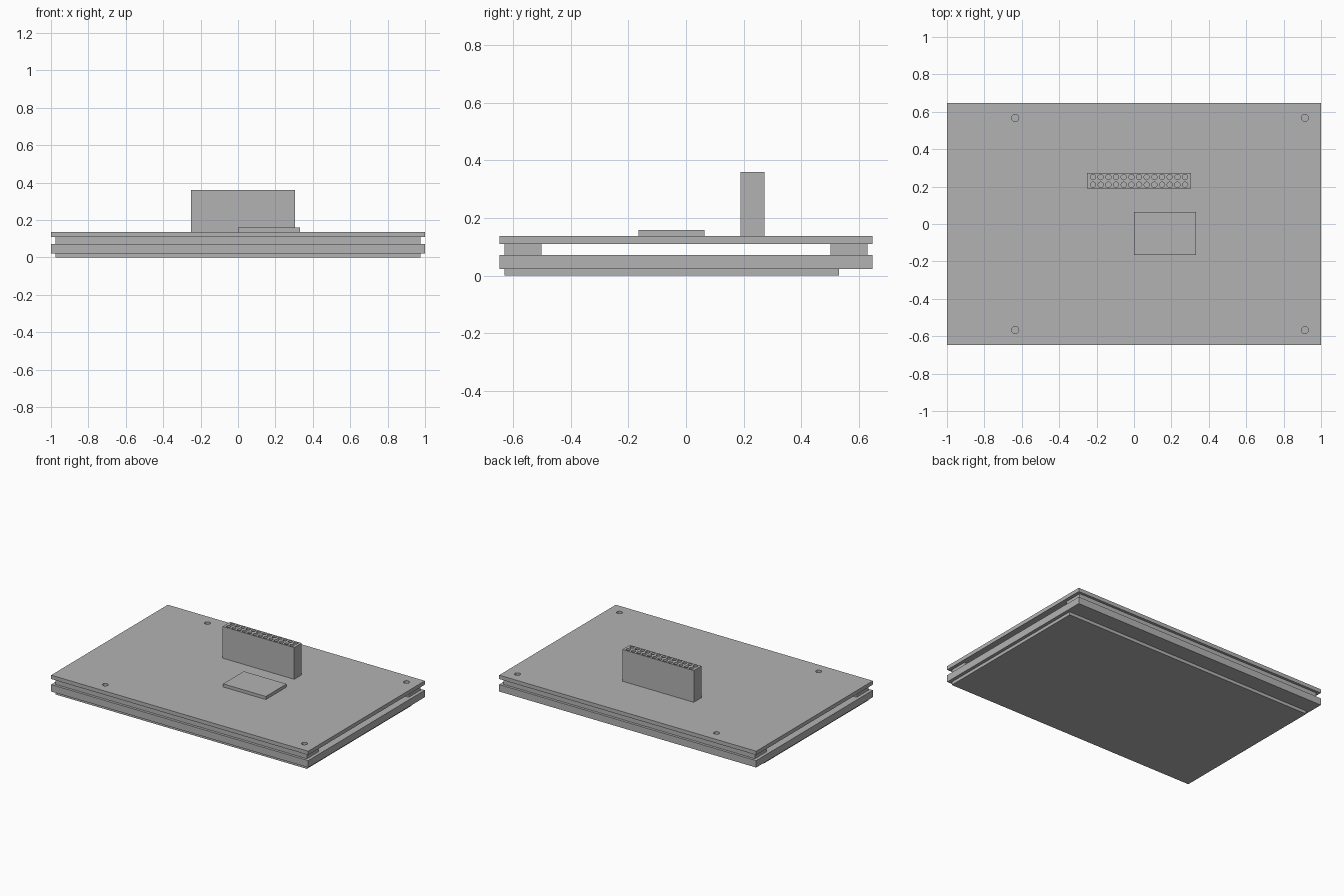
import bpy
import bmesh
from mathutils import Matrix, Vector

if "Cube" in bpy.data.objects:
    bpy.data.objects.remove(bpy.data.objects["Cube"], do_unlink=True)

GREY = (0.45, 0.45, 0.45, 1.0)
grey = bpy.data.materials.new("plain grey")
grey.use_nodes = True
grey.diffuse_color = GREY
grey.node_tree.nodes["Principled BSDF"].inputs["Base Color"].default_value = GREY


def add_object(name, bm):
    mesh = bpy.data.meshes.new(name)
    bm.to_mesh(mesh)
    bm.free()
    mesh.materials.append(grey)
    obj = bpy.data.objects.new(name, mesh)
    bpy.context.scene.collection.objects.link(obj)
    return obj


def box(name, x, y, z):
    """Block spanning the given (low, high) ranges."""
    spans = (x, y, z)
    centre = Vector([(a + b) / 2 for a, b in spans])
    size = Vector([b - a for a, b in spans])
    bm = bmesh.new()
    bmesh.ops.create_cube(bm, size=1, matrix=Matrix.Translation(centre) @ Matrix.Diagonal(size.to_4d()))
    return add_object(name, bm)


def drill(obj, points, radius, z, sides):
    """Cut a round hole at every (x, y) point over the given z range."""
    bm = bmesh.new()
    for px, py in points:
        bmesh.ops.create_cone(bm, cap_ends=True, segments=sides, radius1=radius, radius2=radius,
                              depth=z[1] - z[0],
                              matrix=Matrix.Translation((px, py, (z[0] + z[1]) / 2)))
    cutter = add_object("hole_cutter", bm)
    cutter.hide_render = True
    mod = obj.modifiers.new("holes", 'BOOLEAN')
    mod.operation = 'DIFFERENCE'
    mod.solver = 'EXACT'
    mod.object = cutter
    bpy.context.view_layer.objects.active = obj
    bpy.ops.object.modifier_apply(modifier=mod.name)
    bpy.data.objects.remove(cutter, do_unlink=True)


# Stacked layers, from the bottom up
FULL_X, INNER_X, FULL_Y = (-1, 1), (-0.977, 0.977), (-0.648, 0.648)
box("bottom_plate", INNER_X, (-0.63, 0.531), (0, 0.022))
box("panel_slab", FULL_X, FULL_Y, (0.022, 0.071))
box("front_spacer", INNER_X, (-0.63, -0.502), (0.071, 0.11))
box("back_spacer", INNER_X, (0.502, 0.63), (0.071, 0.11))
board = box("circuit_board", FULL_X, FULL_Y, (0.11, 0.137))

# Mounting holes
corners = [(x, y) for x in (-0.635, 0.914) for y in (-0.567, 0.567)]
drill(board, corners, 0.019, (0.1, 0.15), 24)

# Parts standing on the board
box("chip", (0, 0.332), (-0.165, 0.065), (0.137, 0.159))
header = box("pin_header", (-0.251, 0.305), (0.189, 0.272), (0.137, 0.36))

# Two rows of pin sockets
PITCH = 0.041
sockets = [(0.027 + (i - 6) * PITCH, 0.2305 + side * PITCH / 2)
           for i in range(13) for side in (-1, 1)]
drill(header, sockets, 0.0145, (0.16, 0.4), 12)
